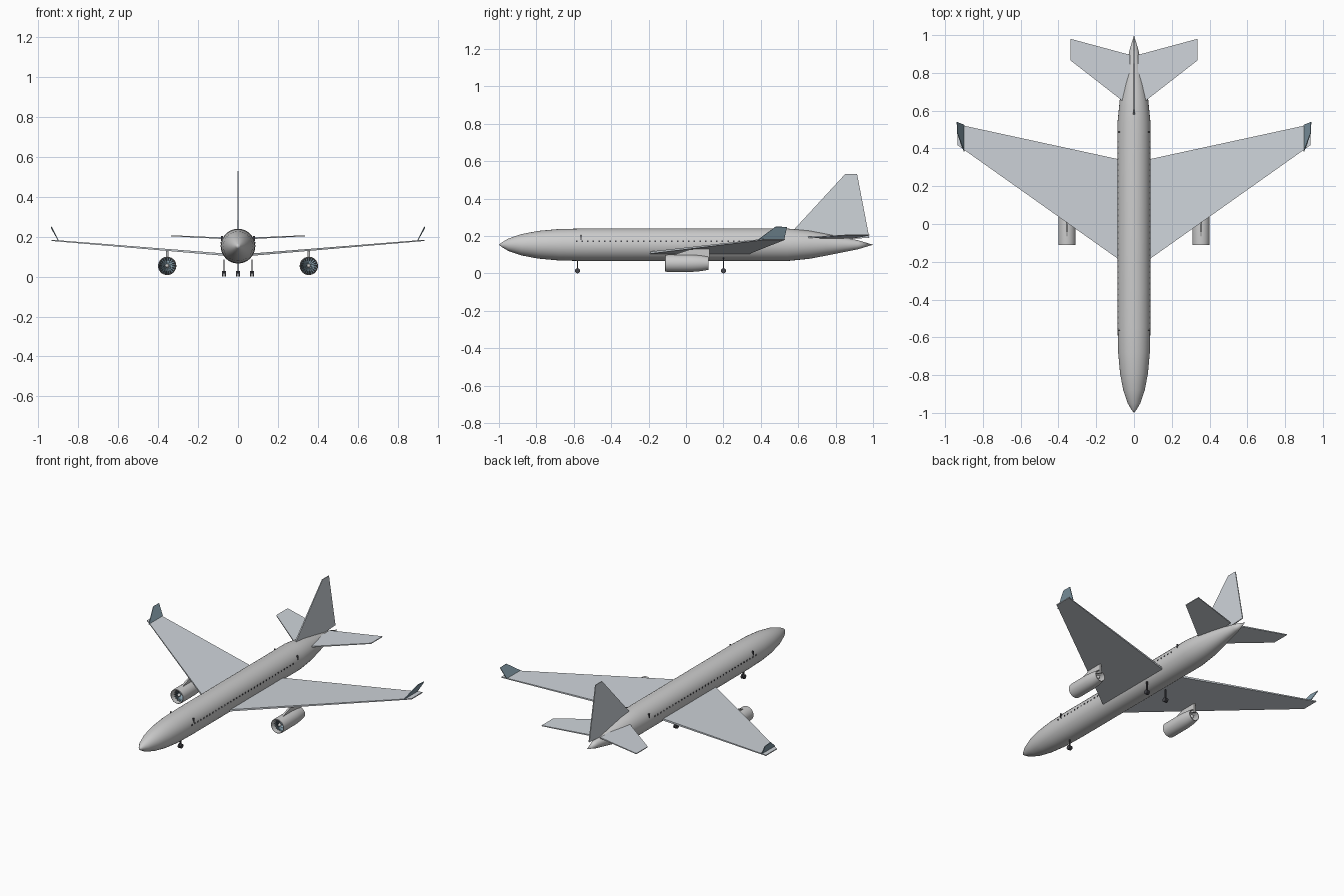
import bpy, bmesh, math
from mathutils import Vector, Matrix

if "Cube" in bpy.data.objects:
    bpy.data.objects.remove(bpy.data.objects["Cube"])

ZC = 0.153   # fuselage axis height
R = 0.087    # fuselage radius


def material(name, rgb):
    m = bpy.data.materials.new(name)
    m.diffuse_color = (*rgb, 1)
    m.use_nodes = True
    m.node_tree.nodes["Principled BSDF"].inputs["Base Color"].default_value = m.diffuse_color
    return m


DARK = material("dark_rubber", (0.06, 0.06, 0.07))
STEEL = material("blue_steel", (0.25, 0.36, 0.43))
PANEL = material("pale_panel", (0.62, 0.66, 0.70))


def finish(bm, name, mat=None, smooth=False):
    bmesh.ops.recalc_face_normals(bm, faces=bm.faces[:])
    me = bpy.data.meshes.new(name)
    bm.to_mesh(me)
    bm.free()
    ob = bpy.data.objects.new(name, me)
    bpy.context.collection.objects.link(ob)
    if mat:
        me.materials.append(mat)
    if smooth:
        bpy.ops.object.select_all(action='DESELECT')
        ob.select_set(True)
        bpy.context.view_layer.objects.active = ob
        bpy.ops.object.shade_smooth_by_angle(angle=math.radians(35))
    return ob


def lathe(name, profile, x, z, sides=32, closed=False, mat=None):
    """Spin (y, radius) points around an axis parallel to y."""
    bm = bmesh.new()
    rings = []
    for y, r in profile:
        if r == 0:
            rings.append([bm.verts.new((x, y, z))] * sides)
        else:
            rings.append([bm.verts.new((x + r * math.cos(a), y, z + r * math.sin(a)))
                          for a in (2 * math.pi * i / sides for i in range(sides))])
    pairs = list(zip(rings, rings[1:]))
    if closed:
        pairs.append((rings[-1], rings[0]))
    for a, b in pairs:
        for i in range(sides):
            j = (i + 1) % sides
            bm.faces.new(list(dict.fromkeys((a[i], a[j], b[j], b[i]))))
    return finish(bm, name, mat, True)


def slab(name, outline, thick, axis, mat=None, mirror=1):
    """Thin plate: outline points, one thickness per point, thickness axis."""
    bm = bmesh.new()
    n = Vector(axis)
    n.x *= mirror
    pts = [Vector((p[0] * mirror, p[1], p[2])) for p in outline]
    top = [bm.verts.new(p + n * t / 2) for p, t in zip(pts, thick)]
    bot = [bm.verts.new(p - n * t / 2) for p, t in zip(pts, thick)]
    bm.faces.new(top)
    bm.faces.new(bot)
    for i in range(len(pts)):
        j = (i + 1) % len(pts)
        bm.faces.new((top[i], top[j], bot[j], bot[i]))
    return finish(bm, name, mat)


def add_box(bm, centre, size):
    bmesh.ops.create_cube(bm, size=1, matrix=Matrix.Translation(centre) @ Matrix.Diagonal((*size, 1)))


# Fuselage
lathe("fuselage", [(-1, 0), (-0.985, 0.012), (-0.95, 0.033), (-0.88, 0.057), (-0.79, 0.074),
                   (-0.68, 0.084), (-0.54, R), (0.54, R), (0.66, 0.075), (0.75, 0.058),
                   (0.85, 0.038), (0.92, 0.024), (1, 0)], 0, ZC)

# Tail fin
slab("tail_fin", [(0, 0.58, 0.237), (0, 0.85, 0.53), (0, 0.915, 0.53), (0, 0.98, 0.19),
                  (0, 0.80, 0.18), (0, 0.60, 0.21)], [0.008, 0.005, 0.005, 0.006, 0.008, 0.008],
     (1, 0, 0), PANEL)

# Window rows
bm = bmesh.new()
for s in (-1, 1):
    for i in range(35):
        add_box(bm, (s * 0.0845, -0.585 + 0.03 * i, 0.171), (0.005, 0.008, 0.008))
finish(bm, "windows", DARK)

# Door edges
bm = bmesh.new()
for s in (-1, 1):
    for y in (-0.562, 0.487):
        add_box(bm, (s * 0.08, y, 0.192), (0.01, 0.004, 0.026))
finish(bm, "door_edges", DARK)


def landing_gear(name, x, y):
    # Strut
    bm = bmesh.new()
    add_box(bm, (x, y, 0.05), (0.007, 0.007, 0.07))
    finish(bm, name + "_strut", DARK)
    # Twin wheels
    bm = bmesh.new()
    for s in (-1, 1):
        m = Matrix.Translation((x + s * 0.006, y, 0.014)) @ Matrix.Rotation(math.pi / 2, 4, 'Y')
        bmesh.ops.create_cone(bm, cap_ends=True, segments=16, radius1=0.014, radius2=0.014,
                              depth=0.009, matrix=m)
    finish(bm, name + "_wheels", DARK, True)


landing_gear("nose_gear", 0, -0.58)

for side, s in (("left", -1), ("right", 1)):
    landing_gear(side + "_main_gear", s * 0.07, 0.2)

    # Main wing
    slab(side + "_wing", [(0.05, -0.209, 0.109), (0.935, 0.418, 0.182), (0.935, 0.528, 0.182),
                          (0.05, 0.336, 0.109)], [0.012, 0.006, 0.006, 0.012], (0, 0, 1), PANEL, s)

    # Winglet leaning outwards
    slab(side + "_winglet", [(0.90, 0.385, 0.180), (0.935, 0.48, 0.25), (0.937, 0.54, 0.247),
                             (0.90, 0.525, 0.180)], [0.004] * 4, (0.89, 0, -0.45), STEEL, s)

    # Tailplane
    slab(side + "_tailplane", [(0.02, 0.62, 0.19), (0.335, 0.865, 0.205), (0.335, 0.98, 0.205),
                               (0.02, 0.895, 0.19)], [0.008, 0.005, 0.005, 0.008], (0, 0, 1), PANEL, s)

    # Engine nacelle, an open tube
    ex, ez = s * 0.355, 0.054
    lathe(side + "_nacelle", [(-0.112, 0.042), (-0.110, 0.045), (-0.09, 0.046), (0.03, 0.046),
                              (0.08, 0.042), (0.12, 0.035), (0.12, 0.032), (0.03, 0.041),
                              (-0.09, 0.041)], ex, ez, closed=True)

    # Fan hub and core
    lathe(side + "_engine_core", [(-0.105, 0), (-0.095, 0.007), (-0.08, 0.011), (0.04, 0.018),
                                  (0.10, 0.012), (0.12, 0)], ex, ez, 20)

    # Fan backing disc
    lathe(side + "_fan_disc", [(-0.066, 0), (-0.066, 0.0415), (-0.06, 0.0415), (-0.06, 0)],
          ex, ez, 32, mat=DARK)

    # Fan blades
    bm = bmesh.new()
    for i in range(18):
        m = (Matrix.Translation((ex, -0.08, ez)) @ Matrix.Rotation(2 * math.pi * i / 18, 4, 'Y')
             @ Matrix.Translation((0, 0, 0.025)) @ Matrix.Rotation(math.radians(40), 4, 'Z')
             @ Matrix.Diagonal((0.0015, 0.012, 0.033, 1)))
        bmesh.ops.create_cube(bm, size=1, matrix=m)
    finish(bm, side + "_fan_blades", STEEL)

    # Pylon to the wing
    slab(side + "_pylon", [(0.355, -0.07, 0.098), (0.355, 0.02, 0.128), (0.355, 0.125, 0.134),
                           (0.355, 0.125, 0.07), (0.355, 0.05, 0.095)], [0.012] * 5, (1, 0, 0), None, s)
